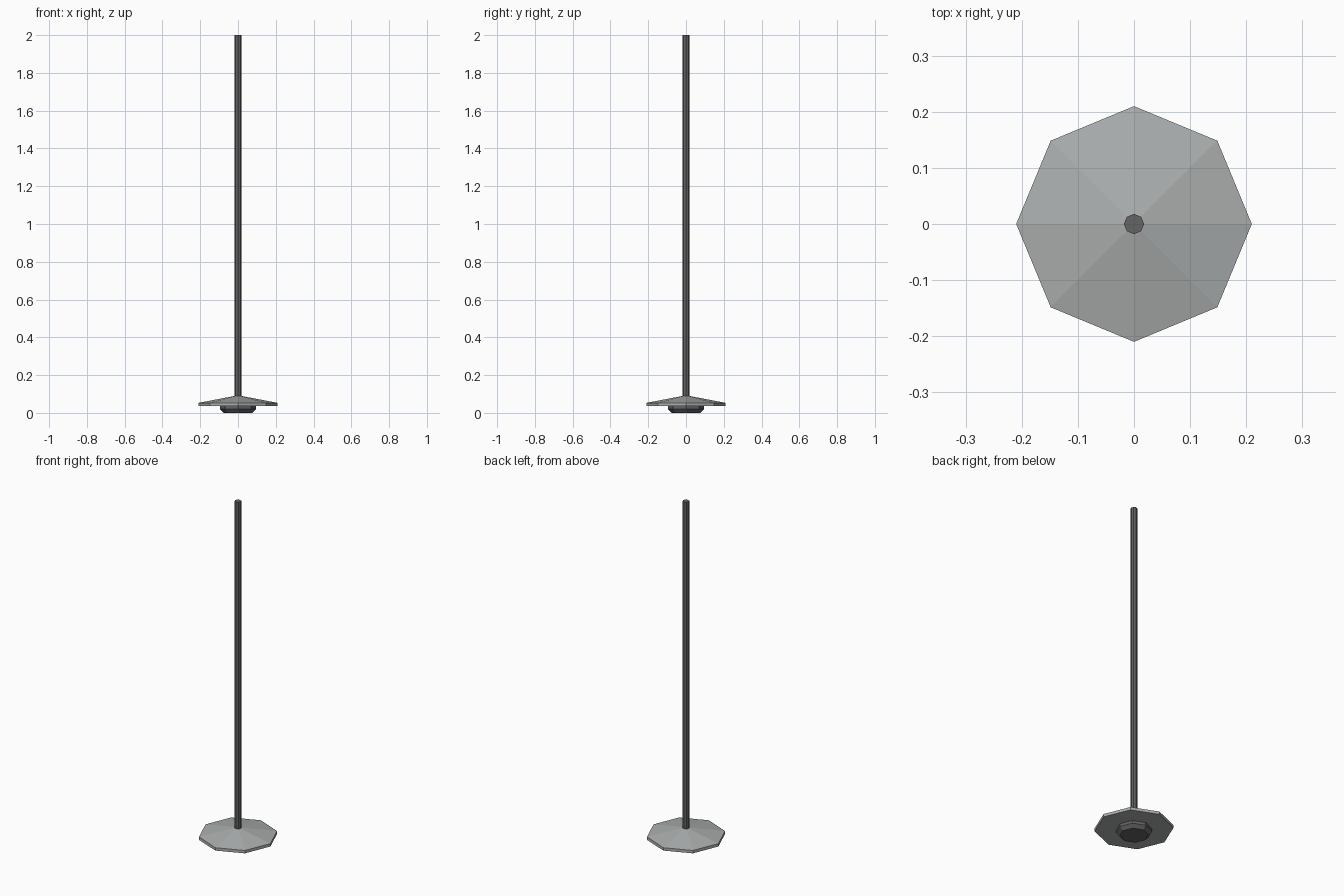
import bpy, bmesh, math

if "Cube" in bpy.data.objects:
    bpy.data.objects.remove(bpy.data.objects["Cube"])

SIDES = 8


def material(name, rgb):
    m = bpy.data.materials.new(name)
    m.diffuse_color = (*rgb, 1)
    m.use_nodes = True
    m.node_tree.nodes["Principled BSDF"].inputs["Base Color"].default_value = m.diffuse_color
    return m


def lathe(name, profile, mat):
    """Closed eight-sided turned part from (radius, z) pairs, bottom to top."""
    bm = bmesh.new()
    rings = [[bm.verts.new((r * math.cos(i * math.tau / SIDES),
                            r * math.sin(i * math.tau / SIDES), z))
              for i in range(SIDES)] for r, z in profile]
    for a, b in zip(rings, rings[1:]):
        for i in range(SIDES):
            j = (i + 1) % SIDES
            bm.faces.new((a[i], a[j], b[j], b[i]))
    bm.faces.new(rings[0][::-1])
    bm.faces.new(rings[-1])
    mesh = bpy.data.meshes.new(name)
    bm.to_mesh(mesh)
    bm.free()
    mesh.materials.append(mat)
    ob = bpy.data.objects.new(name, mesh)
    bpy.context.collection.objects.link(ob)
    return ob


dark = material("dark grey metal", (0.125, 0.125, 0.125))
light = material("light grey metal", (0.41, 0.425, 0.425))

# Long hanging rod
lathe("hanging_rod", [(0.018, 0.08), (0.018, 2.0)], dark)
# Shallow conical shade with a thin rim
lathe("lamp_shade", [(0.21, 0.036), (0.21, 0.053), (0.016, 0.09)], light)
# Tapered lamp housing under the shade
lathe("lamp_housing", [(0.077, 0.0), (0.096, 0.02), (0.096, 0.038)], dark)
